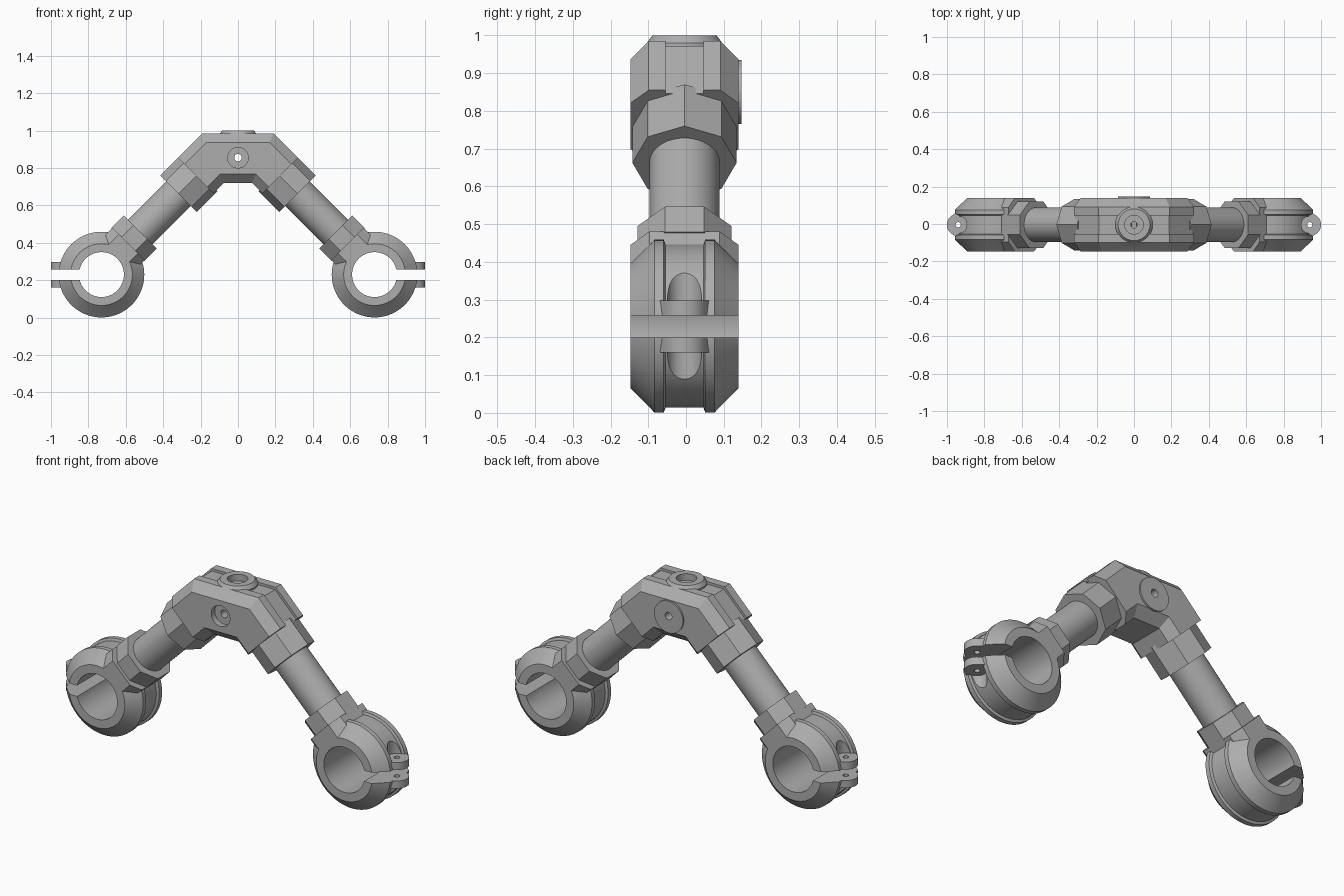
import bpy, bmesh, math
from mathutils import Matrix, Vector

cube = bpy.data.objects.get("Cube")
if cube:
    bpy.data.objects.remove(cube)

grey = bpy.data.materials.new("mid grey")
grey.use_nodes = True
COLOUR = (0.42, 0.42, 0.42, 1)
grey.diffuse_color = COLOUR
grey.node_tree.nodes["Principled BSDF"].inputs["Base Color"].default_value = COLOUR

Y = -0.004       # body centre line in y
HALF = 0.143     # half thickness of the body
RING = Vector((0.73, Y, 0.23))
SCREW_X = 0.94
r2 = math.sqrt(0.5)

# Frames: upright, facing front, and along the arm (local z runs up the arm)
UP = Matrix.Translation((0, Y, 0))
FACING = Matrix.Translation((0, Y, 0)) @ Matrix.Rotation(math.radians(90), 4, 'X')
ARM = Matrix(((r2, 0, -r2, 0.49), (0, 1, 0, Y), (r2, 0, r2, 0.49), (0, 0, 0, 1)))


def finish(name, bm, frame):
    bmesh.ops.transform(bm, matrix=frame, verts=bm.verts)
    bmesh.ops.recalc_face_normals(bm, faces=bm.faces)
    mesh = bpy.data.meshes.new(name)
    bm.to_mesh(mesh)
    bm.free()
    mesh.materials.append(grey)
    obj = bpy.data.objects.new(name, mesh)
    bpy.context.collection.objects.link(obj)
    return obj


def prism_mesh(points, low, high):
    bm = bmesh.new()
    face = bm.faces.new([bm.verts.new((x, y, low)) for x, y in points])
    new = bmesh.ops.extrude_face_region(bm, geom=[face])["geom"]
    top = [v for v in new if isinstance(v, bmesh.types.BMVert)]
    bmesh.ops.translate(bm, verts=top, vec=(0, 0, high - low))
    bmesh.ops.recalc_face_normals(bm, faces=bm.faces)
    return bm


def prism(name, points, low, high, frame):
    return finish(name, prism_mesh(points, low, high), frame)


def circle(radius, count, turn=0.0, cx=0.0, cy=0.0):
    return [(cx + radius * math.cos(math.tau * (i + turn) / count),
             cy + radius * math.sin(math.tau * (i + turn) / count)) for i in range(count)]


def cylinder(name, radius, low, high, frame, cx=0.0, cy=0.0, count=40):
    return prism(name, circle(radius, count, 0, cx, cy), low, high, frame)


def lathe(name, profile, frame, count=64):
    """Solid of revolution about local z from (radius, height) pairs."""
    bm = bmesh.new()
    rings = [[bm.verts.new((x, y, h)) for x, y in circle(r, count)] for r, h in profile]
    for a, b in zip(rings, rings[1:]):
        for i in range(count):
            j = (i + 1) % count
            bm.faces.new((a[i], a[j], b[j], b[i]))
    bm.faces.new(rings[0])
    bm.faces.new(rings[-1])
    return finish(name, bm, frame)


def combine(obj, others, operation):
    for other in others:
        other.hide_render = True
        mod = obj.modifiers.new("join", 'BOOLEAN')
        mod.operation, mod.object, mod.solver = operation, other, 'EXACT'
    bake(obj)
    for other in others:
        bpy.data.objects.remove(other)


def bake(obj):
    depsgraph = bpy.context.evaluated_depsgraph_get()
    mesh = bpy.data.meshes.new_from_object(obj.evaluated_get(depsgraph))
    obj.modifiers.clear()
    obj.data = mesh


def smooth(obj):
    bpy.ops.object.select_all(action='DESELECT')
    obj.select_set(True)
    bpy.context.view_layer.objects.active = obj
    bpy.ops.object.shade_smooth_by_angle(angle=math.radians(28))


def mirrored(obj):
    mod = obj.modifiers.new("mirror", 'MIRROR')
    mod.use_mirror_merge = False
    bake(obj)


# Clamp ring with chamfered sides and two raised ribs
half_profile = [(0.165, HALF), (0.22, 0.088), (0.229, 0.08), (0.229, 0.055), (0.216, 0.05)]
profile = [(r, -h) for r, h in half_profile] + [(r, h) for r, h in reversed(half_profile)]
at_ring = FACING @ Matrix.Translation((RING.x, RING.z, 0))
clamp = lathe("clamp", profile, at_ring, 80)

# Neck block and screw ears
c, w = 0.05, 0.122
neck = prism("neck", [(w, HALF - c), (w - c, HALF), (c - w, HALF), (-w, HALF - c),
                      (-w, c - HALF), (c - w, -HALF), (w - c, -HALF), (w, c - HALF)],
             -0.30, -0.135, ARM)
tip = [(SCREW_X + 0.06 * math.cos(a), 0.06 * math.sin(a))
       for a in [math.radians(-60 + 10 * i) for i in range(13)]]
ear = prism("ear", [(0.87, -0.085), (0.92, -0.082)] + tip + [(0.92, 0.082), (0.87, 0.085)],
            0.16, 0.298, UP)
combine(clamp, [neck, ear], 'UNION')

# Bore, slit, screw head pockets and screw hole
bore = cylinder("bore", 0.12, -0.3, 0.3, at_ring, count=64)
slit = prism("slit", [(RING.x, -0.3), (1.2, -0.3), (1.2, 0.3), (RING.x, 0.3)], 0.2, 0.258, UP)
pockets = [cylinder("pocket", 0.046, lo, hi, UP, SCREW_X) for lo, hi in ((0.298, 0.6), (-0.2, 0.16))]
screw = cylinder("screw_hole", 0.014, 0, 0.5, UP, SCREW_X, count=20)
combine(clamp, [bore, slit, screw] + pockets, 'DIFFERENCE')

# Arm: octagonal collar, round tube and octagonal sleeve
collar = prism("collar", circle(0.125 / math.cos(math.pi / 8), 8, 0.5), -0.14, -0.045, ARM)
tube = cylinder("tube", 0.093, -0.1, 0.36, ARM, count=48)
sleeve = prism("sleeve", circle(0.138, 8), 0.244, 0.40, ARM)
for part in (clamp, collar, tube, sleeve):
    mirrored(part)

# Hub: bent block with chamfered front and back edges
right_side = [(0.075, 0.72), (0.13, 0.665), (0.32, 0.855), (0.19, 0.985)]
outline = right_side + [(-x, z) for x, z in reversed(right_side)]
bm = prism_mesh(outline, -HALF, HALF)


def chamfered(edge):
    a, b = (v.co for v in edge.verts)
    end_edge = min(abs(a.x), abs(b.x)) > 0.12 and abs(abs(a.x) - abs(b.x)) > 0.18
    return abs(a.z - b.z) < 0.001 and not end_edge


bmesh.ops.bevel(bm, geom=[e for e in bm.edges if chamfered(e)], offset=0.048,
                segments=1, profile=0.5, affect='EDGES')
hub = finish("hub", bm, FACING)

# Shallow channel over the top of the hub
channel = prism("channel", [(-0.36, 0.798), (-0.186, 0.972), (0.186, 0.972), (0.36, 0.798),
                            (0.36, 1.1), (-0.36, 1.1)], -0.05, 0.05, FACING)
combine(hub, [channel], 'DIFFERENCE')

# Top boss and back disc, then the drilled holes
boss = lathe("boss", [(0.1, 0.95), (0.1, 0.98), (0.085, 1.0)], UP)
disc = cylinder("disc", 0.085, -0.1515, -0.12, FACING, 0, 0.85, 48)
combine(hub, [boss, disc], 'UNION')
holes = [cylinder("front_recess", 0.055, HALF - 0.03, 0.3, FACING, 0, 0.855),
         cylinder("cross_hole", 0.02, -0.3, 0.3, FACING, 0, 0.855),
         cylinder("top_recess", 0.05, 0.965, 1.1, UP),
         cylinder("top_hole", 0.018, 0.87, 1.1, UP)]
combine(hub, holes, 'DIFFERENCE')

for part in (clamp, collar, tube, sleeve, hub):
    smooth(part)
